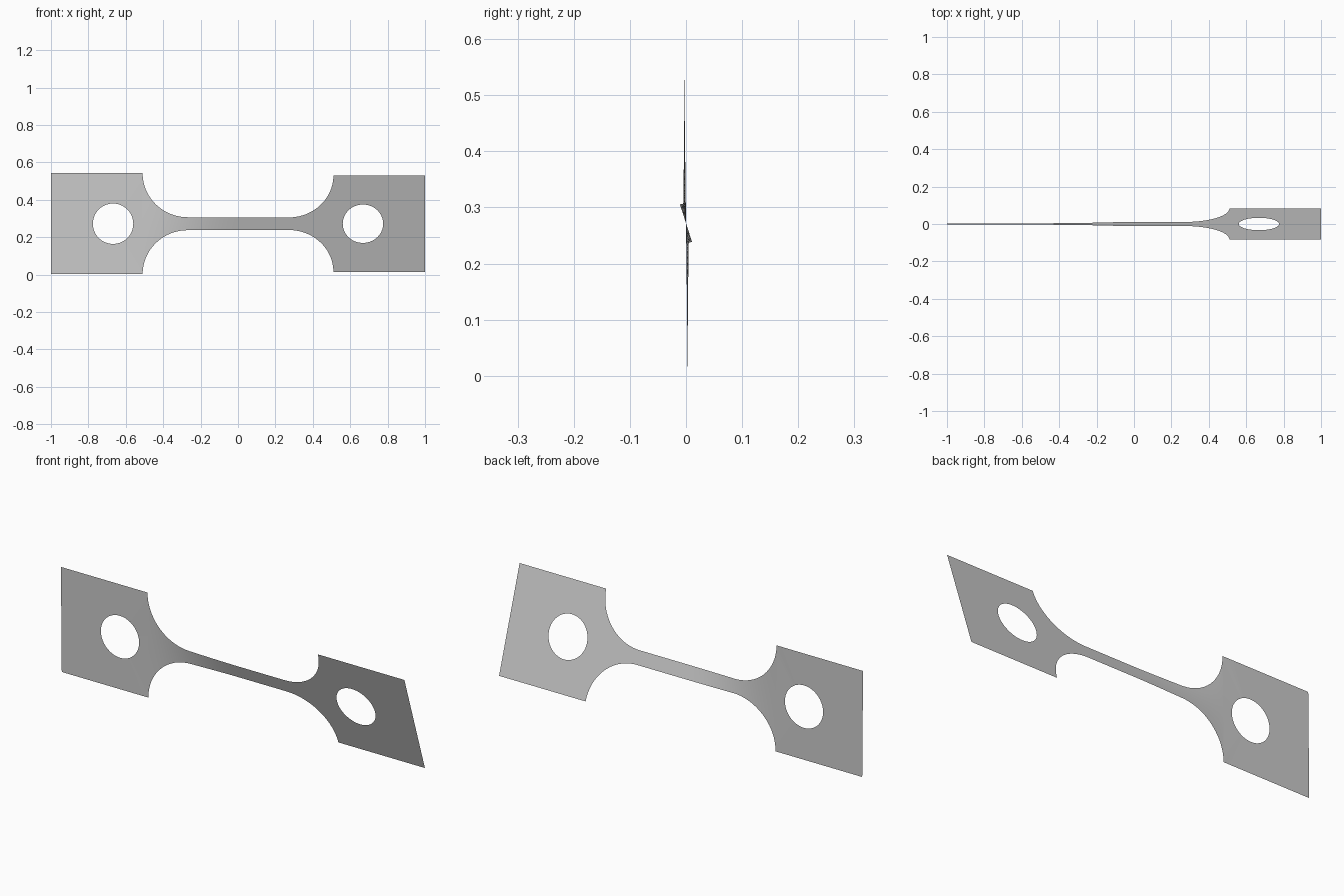
import bpy, bmesh, math

cube = bpy.data.objects.get("Cube")
if cube:
    bpy.data.objects.remove(cube)

MID_Z = 0.272           # height of the long axis
HALF = 0.27             # half height of a tab
NECK = 0.51             # where the tabs meet the fillets
FILLET_X = 0.27         # where the fillets meet the straight gauge
FILLET_H = 0.235
HOLE_X, HOLE_R = 0.668, 0.108
START, END = math.radians(0.7), math.radians(17.9)


def twist(x, w):
    """Place a flat point (x, w) on the twisted sheet."""
    t = min(max((x + 0.54) / 0.56, 0), 1)
    a = START + (END - START) * t * t * (3 - 2 * t)
    return (x, -w * math.sin(a), MID_Z + w * math.cos(a))


def half_height(x):
    """Half height of the necked outline."""
    u = (abs(x) - FILLET_X) / (NECK - FILLET_X)
    if u <= 0:
        return HALF - FILLET_H
    return HALF - FILLET_H * math.sqrt(max(0, 1 - u * u))


bm = bmesh.new()


def quad(points):
    bm.faces.new([bm.verts.new(twist(x, w)) for x, w in points])


# Neck: fillet columns spaced by angle, gauge columns spaced evenly
arc = [FILLET_X + (NECK - FILLET_X) * math.sin(math.pi / 2 * i / 20) for i in range(21)]
gauge = [FILLET_X * i / 10 for i in range(-9, 10)]
columns = [-x for x in reversed(arc)] + gauge + arc
ROWS = 6
for x0, x1 in zip(columns, columns[1:]):
    h0, h1 = half_height(x0), half_height(x1)
    for r in range(ROWS):
        a, b = 2 * r / ROWS - 1, 2 * (r + 1) / ROWS - 1
        quad([(x0, a * h0), (x1, a * h1), (x1, b * h1), (x0, b * h0)])


# Tabs: ring of faces between the round hole and the rectangular edge
def tab(side):
    cx = side * HOLE_X
    lo, hi = sorted((side * NECK, side))
    angles = [2 * math.pi * i / 64 for i in range(64)]
    angles += [math.atan2(w, x - cx) % (2 * math.pi) for x in (lo, hi) for w in (-HALF, HALF)]
    angles.sort()

    def edge(a):
        c, s = math.cos(a), math.sin(a)
        dx = (hi - cx if c > 0 else cx - lo) / max(abs(c), 1e-6)
        d = min(dx, HALF / max(abs(s), 1e-6))
        return (cx + d * c, d * s)

    def rim(a):
        return (cx + HOLE_R * math.cos(a), HOLE_R * math.sin(a))

    for a, b in zip(angles, angles[1:] + angles[:1]):
        quad([rim(a), edge(a), edge(b), rim(b)])


tab(-1)
tab(1)

bmesh.ops.remove_doubles(bm, verts=bm.verts, dist=0.0002)
mesh = bpy.data.meshes.new("twisted_strip")
bm.to_mesh(mesh)
bm.free()
strip = bpy.data.objects.new("twisted_strip", mesh)
bpy.context.collection.objects.link(strip)

# Plain grey sheet metal
metal = bpy.data.materials.new("grey_metal")
metal.use_nodes = True
grey = (0.6, 0.6, 0.6, 1)
metal.diffuse_color = grey
metal.node_tree.nodes["Principled BSDF"].inputs["Base Color"].default_value = grey
mesh.materials.append(metal)

bpy.context.view_layer.objects.active = strip
strip.select_set(True)
bpy.ops.object.shade_smooth_by_angle(angle=math.radians(30))
